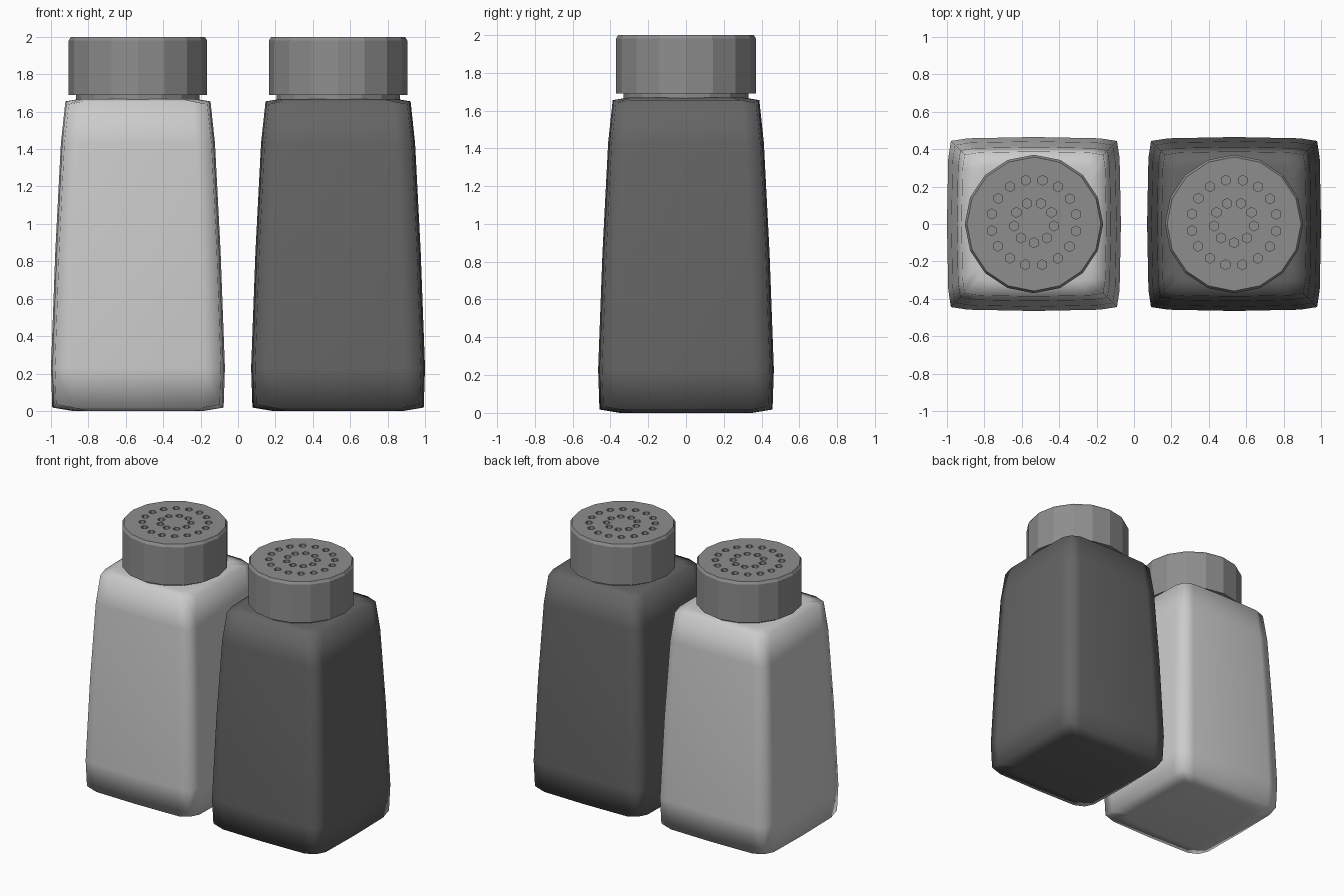
import bpy, bmesh
from math import sin, cos, pi, radians

cube = bpy.data.objects.get("Cube")
if cube:
    bpy.data.objects.remove(cube, do_unlink=True)


def material(name, grey):
    m = bpy.data.materials.new(name)
    m.use_nodes = True
    colour = (grey, grey, grey, 1)
    m.diffuse_color = colour
    m.node_tree.nodes["Principled BSDF"].inputs["Base Color"].default_value = colour
    return m


SALT = material("pale grey", 0.6)
PEPPER = material("charcoal grey", 0.13)
METAL = material("cap grey", 0.27)


def make_object(name, bm, mat, x, smooth=False):
    bmesh.ops.recalc_face_normals(bm, faces=bm.faces)
    mesh = bpy.data.meshes.new(name)
    bm.to_mesh(mesh)
    bm.free()
    mesh.materials.append(mat)
    mesh.polygons.foreach_set("use_smooth", [smooth] * len(mesh.polygons))
    ob = bpy.data.objects.new(name, mesh)
    ob.location.x = x
    bpy.context.collection.objects.link(ob)
    return ob


def loft(bm, rings):
    """Skin closed rings of points and cap both ends."""
    rings = [[bm.verts.new(p) for p in ring] for ring in rings]
    for a, b in zip(rings, rings[1:]):
        n = len(a)
        for i in range(n):
            j = (i + 1) % n
            bm.faces.new((a[i], a[j], b[j], b[i]))
    bm.faces.new(rings[0])
    bm.faces.new(rings[-1])


def circle(r, z, n=16, cx=0, cy=0, start=0):
    return [(cx + r * cos(start + 2 * pi * i / n),
             cy + r * sin(start + 2 * pi * i / n), z) for i in range(n)]


def bulged_square(half, z, corner_z):
    """Square ring with slightly swollen sides and pulled-in corners."""
    side = [(-0.955, 0.955, corner_z), (-0.76, 0.985, z), (0, 1, z), (0.76, 0.985, z)]
    ring = []
    for k in range(4):
        c, s = round(cos(k * pi / 2)), round(sin(k * pi / 2))
        ring += [(half * (u * c + v * s), half * (v * c - u * s), h) for u, v, h in side]
    return ring


# Body rings from base to shoulder: half width, side height, corner height
BODY = [(0.35, 0.0, 0.004), (0.458, 0.018, 0.034), (0.465, 0.23, 0.23),
        (0.442, 0.85, 0.85), (0.412, 1.43, 1.43), (0.388, 1.655, 1.64),
        (0.31, 1.668, 1.668)]

# Cap rings from neck to top: radius, height
CAP = [(0.33, 1.64), (0.33, 1.69), (0.37, 1.69), (0.37, 1.98), (0.358, 2.0)]

# Hole rings: count, distance from the middle, first angle
HOLES = [(16, 0.23, 11), (9, 0.108, 30)]


def shaker(label, x, mat):
    bm = bmesh.new()
    loft(bm, [bulged_square(*r) for r in BODY])
    make_object(label + "_body", bm, mat, x, smooth=True)

    bm = bmesh.new()
    loft(bm, [circle(r, z) for r, z in CAP])
    cap = make_object(label + "_cap", bm, METAL, x)

    # Hexagonal pouring holes
    bm = bmesh.new()
    for count, dist, first in HOLES:
        for i in range(count):
            a = radians(first) + 2 * pi * i / count
            cx, cy = dist * cos(a), dist * sin(a) + 0.008
            loft(bm, [circle(0.027, z, 6, cx, cy, pi / 6) for z in (1.975, 2.05)])
    cutter = make_object(label + "_hole_cutter", bm, METAL, x)
    cutter.hide_render = True
    cutter.hide_set(True)
    mod = cap.modifiers.new("pouring_holes", "BOOLEAN")
    mod.operation = "DIFFERENCE"
    mod.solver = "EXACT"
    mod.object = cutter


shaker("salt", -0.535, SALT)
shaker("pepper", 0.535, PEPPER)
